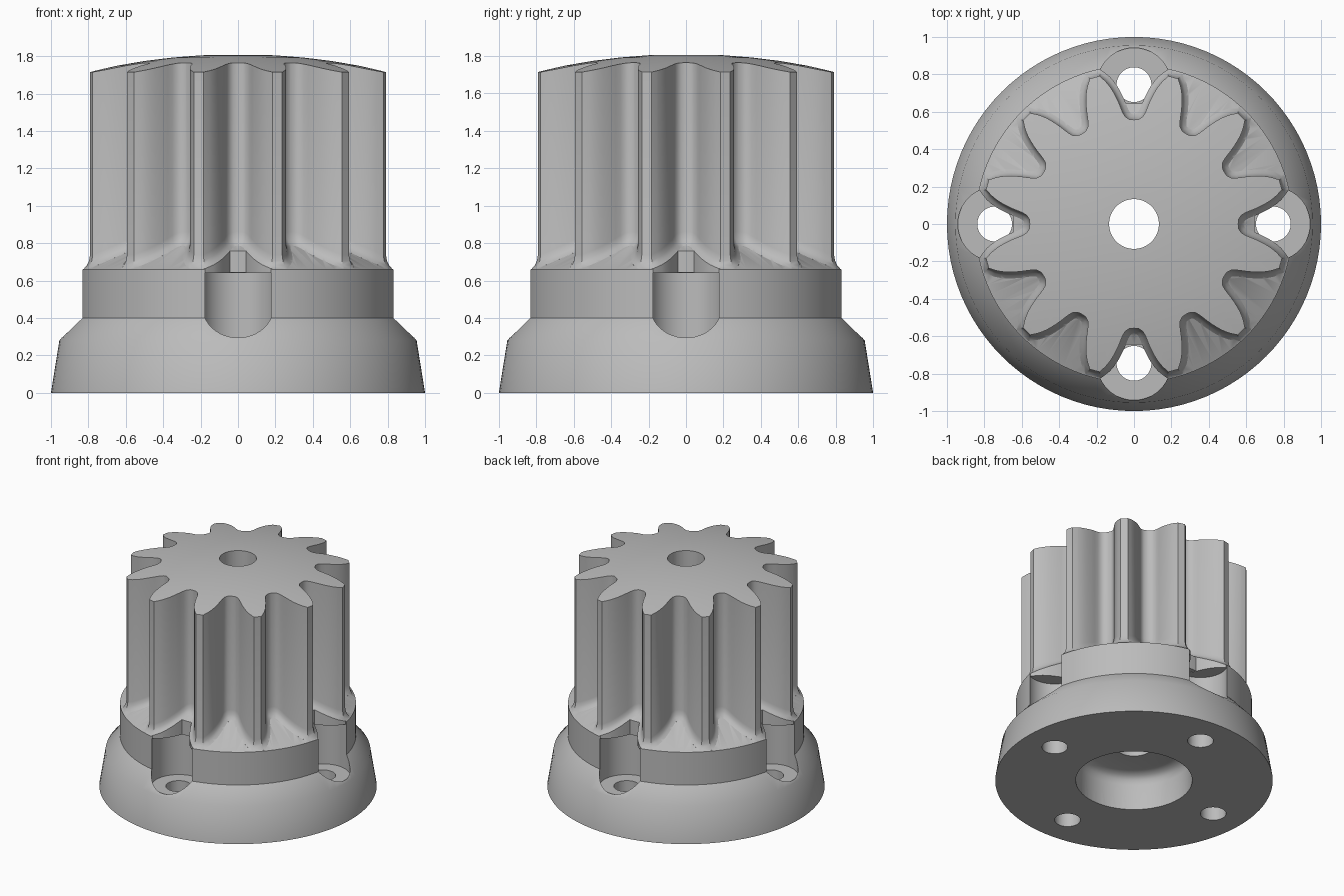
import bpy, bmesh, math
from mathutils import Vector, Matrix

old = bpy.data.objects.get("Cube")
if old:
    bpy.data.objects.remove(old, do_unlink=True)

grey = bpy.data.materials.new("plain grey")
grey.use_nodes = True
grey.diffuse_color = (0.5, 0.5, 0.5, 1)
grey.node_tree.nodes["Principled BSDF"].inputs["Base Color"].default_value = (0.5, 0.5, 0.5, 1)


def make_object(name, bm):
    bmesh.ops.recalc_face_normals(bm, faces=bm.faces)
    mesh = bpy.data.meshes.new(name)
    bm.to_mesh(mesh)
    bm.free()
    mesh.materials.append(grey)
    obj = bpy.data.objects.new(name, mesh)
    bpy.context.collection.objects.link(obj)
    return obj


def lathe(name, profile, steps=96, offset=(0, 0, 0)):
    """Solid of revolution from (radius, height) points that start and end on the axis."""
    bm = bmesh.new()
    verts = [bm.verts.new((r, 0, z)) for r, z in profile]
    edges = [bm.edges.new(pair) for pair in zip(verts, verts[1:])]
    bmesh.ops.spin(bm, geom=verts + edges, cent=(0, 0, 0), axis=(0, 0, 1),
                   angle=math.tau, steps=steps)
    bmesh.ops.remove_doubles(bm, verts=bm.verts, dist=1e-5)
    bmesh.ops.translate(bm, verts=bm.verts, vec=offset)
    return make_object(name, bm)


def combine(target, tool, operation, keep=False):
    mod = target.modifiers.new("combine", "BOOLEAN")
    mod.operation = operation
    mod.solver = "EXACT"
    mod.object = tool
    bpy.context.view_layer.objects.active = target
    bpy.ops.object.modifier_apply(modifier=mod.name)
    if not keep:
        bpy.data.objects.remove(tool, do_unlink=True)


def shoulder(r):
    """Height of the sloping shoulder under the teeth."""
    return 0.66 + 0.48 * (0.85 - r)


# Flanged base with sloping shoulder
body = lathe("pinion_gear", [(0, 0), (1, 0), (0.955, 0.28), (0.85, 0.40), (0.85, 0.66),
                             (0.5, shoulder(0.5)), (0, shoulder(0.5))])

# Four screw pockets with through holes, overhung by the gear core
core = lathe("core_keepout", [(0, 0.643), (0.645, 0.643), (0.645, 1.4), (0, 1.4)])
for i in range(4):
    pocket = lathe("screw_pocket", [(0, -0.1), (0.093, -0.1), (0.093, 0.28), (0.197, 0.28),
                                    (0.197, 1.2), (0, 1.2)], 48, (0.745, 0, 0))
    pocket.data.transform(Matrix.Rotation(i * math.pi / 2, 4, "Z"))
    combine(pocket, core, "DIFFERENCE", keep=True)
    combine(body, pocket, "DIFFERENCE")
bpy.data.objects.remove(core, do_unlink=True)

# Tooth outline: radius and half angle, from valley to tip
flank = [(0.56, 12.4), (0.575, 10.4), (0.60, 9.2), (0.63, 8.4), (0.655, 7.8), (0.68, 7.1),
         (0.705, 6.4), (0.73, 5.6), (0.755, 4.7), (0.78, 3.6), (0.812, 1.9)]
tooth = [(0.557, -15)] + [(r, -a) for r, a in flank] + flank[::-1]
outline = []
for i in range(12):
    for r, a in tooth:
        t = math.radians(15 + 30 * i + a)
        outline.append(Vector((r * math.cos(t), r * math.sin(t), 0)))


def grown(distance):
    """Outline moved outwards along its normals."""
    result = []
    for i, p in enumerate(outline):
        d = (p - outline[i - 1]).normalized() + (outline[(i + 1) % len(outline)] - p).normalized()
        d.normalize()
        result.append(p + Vector((d.y, -d.x, 0)) * distance)
    return result


# Toothed column, flared where it meets the shoulder
bm = bmesh.new()
rings = []
for distance, rise in [(0.034, None), (0.034, 0.0), (0.017, 0.012), (0.006, 0.03), (0, 0.06)]:
    ring = []
    for p in grown(distance):
        z = 0.64 if rise is None else shoulder(p.length) + rise
        ring.append(bm.verts.new((p.x, p.y, z)))
    rings.append(ring)
rings.append([bm.verts.new((p.x, p.y, 2)) for p in outline])
for low, high in zip(rings, rings[1:]):
    for i in range(len(low)):
        bm.faces.new((low[i - 1], low[i], high[i], high[i - 1]))
bm.faces.new(rings[0])
bm.faces.new(rings[-1])
teeth = make_object("teeth", bm)

# Domed top of the toothed column
R = 3.5
dome = [(r, 1.81 - R + math.sqrt(R * R - r * r)) for r in (1.1, 0.95, 0.8, 0.65, 0.5, 0.35, 0.2, 0)]
combine(teeth, lathe("dome_limit", [(0, 0.1), (1.1, 0.1)] + dome), "INTERSECT")
combine(body, teeth, "UNION")

# Shaft bore and rounded recess underneath
bore = lathe("bore", [(0, -0.1), (0.42, -0.1), (0.42, 0.2), (0.41, 0.24), (0.385, 0.265),
                      (0.34, 0.28), (0.133, 0.28), (0.133, 2.1), (0, 2.1)], 64)
combine(body, bore, "DIFFERENCE")

bpy.ops.object.select_all(action="DESELECT")
body.select_set(True)
bpy.context.view_layer.objects.active = body
bpy.ops.object.shade_smooth_by_angle(angle=math.radians(35))
